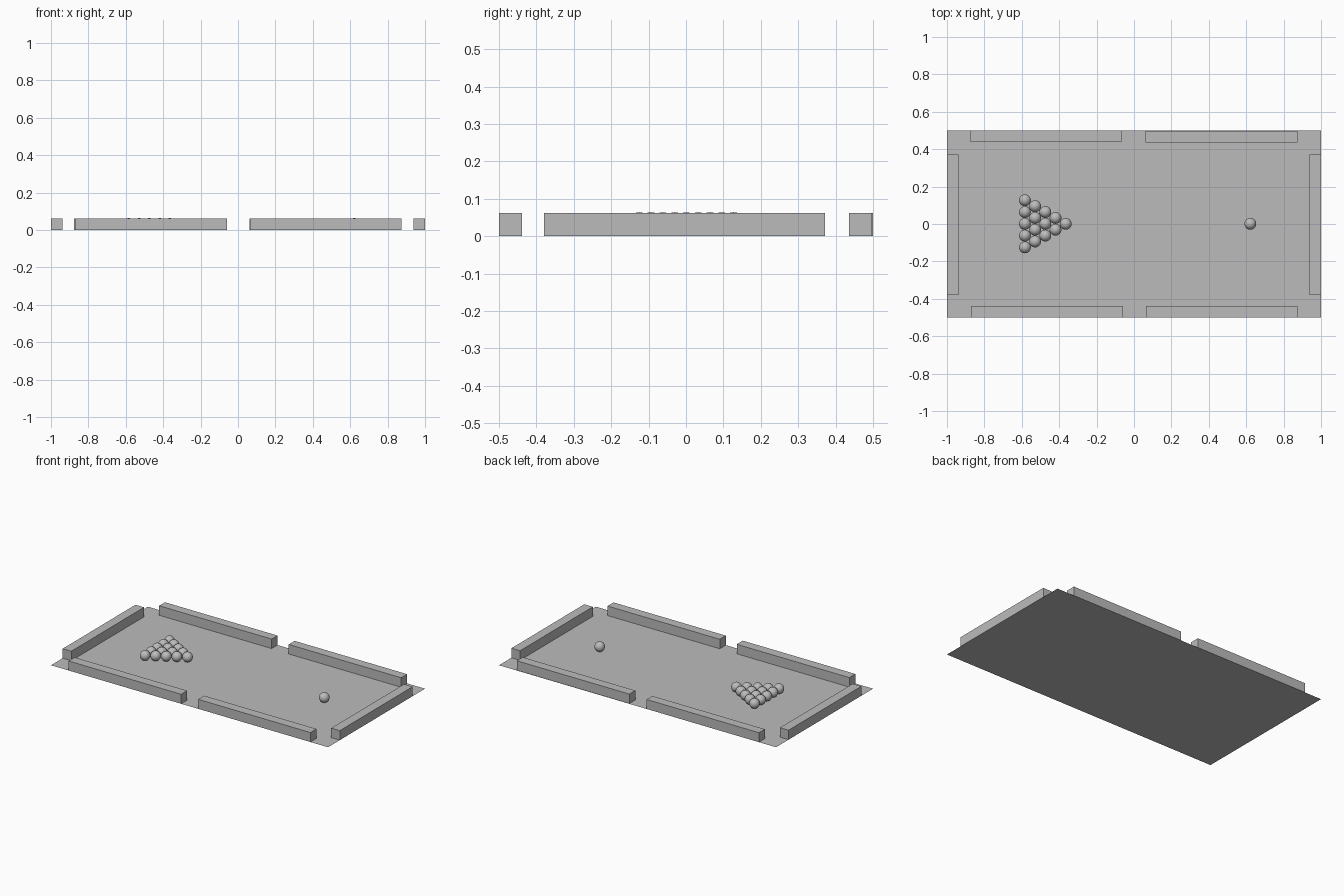
import bpy
import math

if "Cube" in bpy.data.objects:
    bpy.data.objects.remove(bpy.data.objects["Cube"])


def box(name, x0, x1, y0, y1, z0, z1):
    bpy.ops.mesh.primitive_cube_add(size=1, location=((x0 + x1) / 2, (y0 + y1) / 2, (z0 + z1) / 2))
    ob = bpy.context.object
    ob.name = name
    ob.scale = (x1 - x0, y1 - y0, z1 - z0)
    bpy.ops.object.transform_apply(location=False, rotation=False, scale=True)
    ob.data.materials.append(grey)


def ball(name, x, y):
    bpy.ops.mesh.primitive_uv_sphere_add(segments=32, ring_count=16, radius=R, location=(x, y, R + 0.001))
    ob = bpy.context.object
    ob.name = name
    bpy.ops.object.shade_smooth()
    ob.data.materials.append(grey)


R = 0.0315
H = 0.062
grey = bpy.data.materials.new("mid_grey")
grey.diffuse_color = (0.5, 0.5, 0.5, 1)
grey.use_nodes = True
grey.node_tree.nodes["Principled BSDF"].inputs["Base Color"].default_value = grey.diffuse_color

# Playing surface: a thin flat sheet
bpy.ops.mesh.primitive_plane_add(size=1)
bed = bpy.context.object
bed.name = "table_bed"
bed.scale = (2, 1, 1)
bpy.ops.object.transform_apply(location=False, rotation=False, scale=True)
bed.data.materials.append(grey)

# Cushion rails with pocket gaps at the corners and mid sides
box("back_left_rail", -0.877, -0.065, 0.44, 0.5, 0, H)
box("back_right_rail", 0.061, 0.873, 0.436, 0.497, 0, H)
box("front_left_rail", -0.872, -0.06, -0.5, -0.438, 0, H)
box("front_right_rail", 0.063, 0.873, -0.5, -0.438, 0, H)
box("left_rail", -1, -0.938, -0.379, 0.371, 0, H)
box("right_rail", 0.938, 1, -0.379, 0.371, 0, H)

# Racked triangle of balls, apex towards the cue ball
for row in range(5):
    x = -0.365 - row * R * math.sqrt(3)
    for i in range(row + 1):
        ball(f"rack_ball_{row + 1}_{i + 1}", x, (2 * i - row) * R + 0.001)

# Cue ball
ball("cue_ball", 0.622, 0.001)
